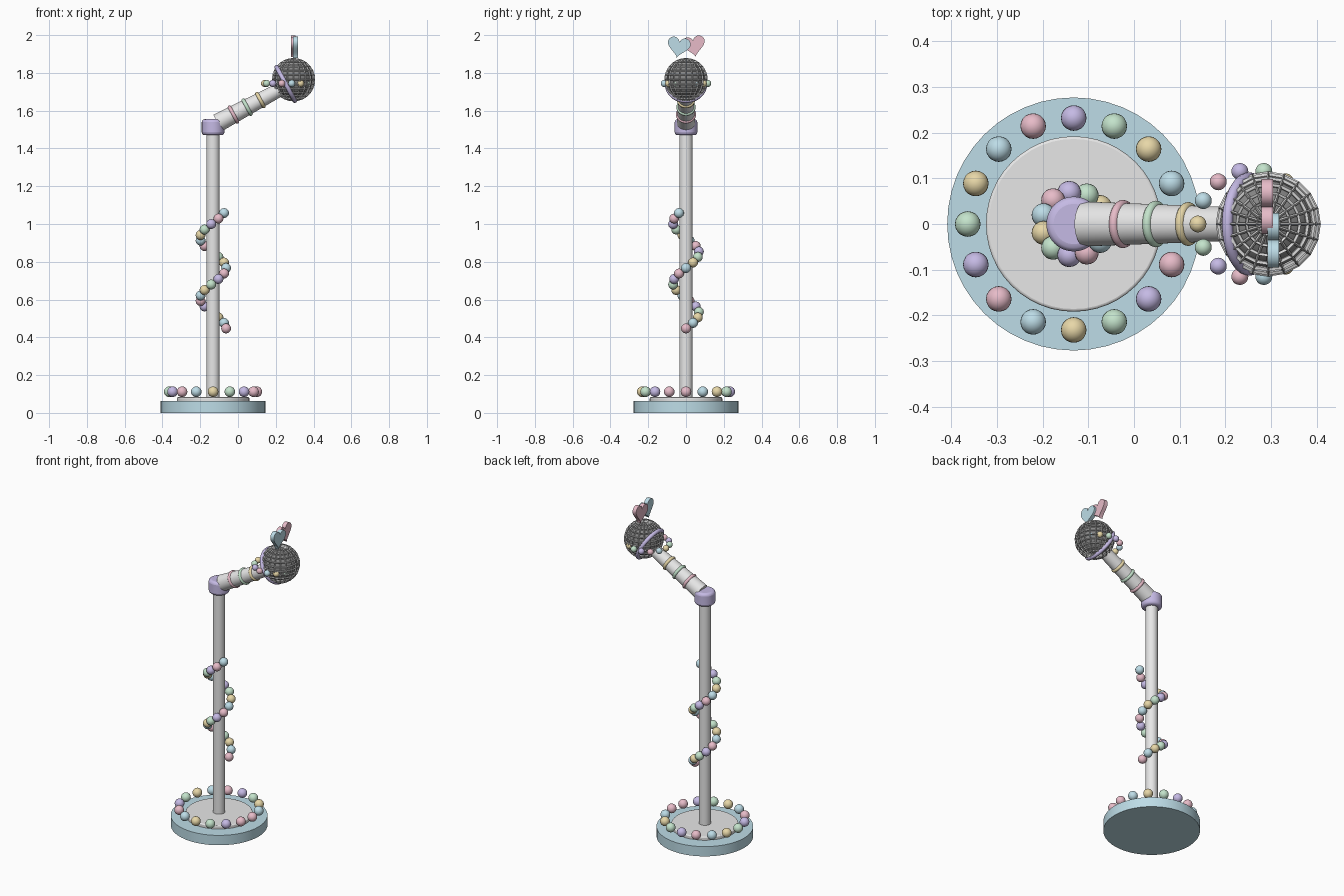
import bpy, bmesh
from math import sin, cos, pi, radians
from mathutils import Vector, Matrix

old = bpy.data.objects.get("Cube")
if old:
    bpy.data.objects.remove(old, do_unlink=True)


def material(name, rgb):
    m = bpy.data.materials.new(name)
    m.use_nodes = True
    m.diffuse_color = (*rgb, 1)
    m.node_tree.nodes["Principled BSDF"].inputs["Base Color"].default_value = (*rgb, 1)
    return m


pink = material("pastel pink", (0.80, 0.50, 0.58))
blue = material("pastel blue", (0.51, 0.72, 0.80))
yellow = material("pastel yellow", (0.80, 0.68, 0.39))
green = material("pastel green", (0.55, 0.77, 0.60))
purple = material("pastel purple", (0.56, 0.49, 0.78))
silver = material("silver", (0.82, 0.82, 0.82))
steel = material("mesh grey", (0.66, 0.66, 0.66))
dark = material("dark core", (0.24, 0.24, 0.24))
beads = [pink, blue, yellow, green, purple]

POLE_X = -0.132
TILT = radians(28.3)
ALONG = Vector((cos(TILT), 0, sin(TILT)))      # direction of the arm
ARM_START = Vector((-0.107, 0, 1.535))
HEAD = Vector((0.294, 0, 1.764))


def finish(name, mat, smooth=True):
    ob = bpy.context.object
    ob.name = name
    ob.data.materials.append(mat)
    if smooth:
        bpy.ops.object.shade_smooth_by_angle(angle=radians(40))
    return ob


def tube(name, mat, start, end, r1, r2, bevel=0):
    start, end = Vector(start), Vector(end)
    axis = end - start
    bpy.ops.mesh.primitive_cone_add(
        vertices=48, radius1=r1, radius2=r2, depth=axis.length,
        location=(start + end) / 2, rotation=axis.to_track_quat('Z', 'Y').to_euler())
    ob = finish(name, mat)
    if bevel:
        mod = ob.modifiers.new("rounded rim", 'BEVEL')
        mod.width, mod.segments = bevel, 3
    return ob


def ring(name, mat, centre, major, minor):
    bpy.ops.mesh.primitive_torus_add(
        major_segments=48, minor_segments=12, major_radius=major, minor_radius=minor,
        location=centre, rotation=(0, pi / 2 - TILT, 0))
    return finish(name, mat)


def ball(name, mat, centre, r, segments=20, rings=12, smooth=True):
    bpy.ops.mesh.primitive_uv_sphere_add(
        segments=segments, ring_count=rings, radius=r, location=centre)
    return finish(name, mat, smooth)


def on_circle(cx, r, angle, z):
    return (cx + r * cos(angle), r * sin(angle), z)


# Base and pole
tube("base", blue, (POLE_X, 0, 0), (POLE_X, 0, 0.062), 0.277, 0.277)
tube("base_plate", silver, (POLE_X, 0, 0.05), (POLE_X, 0, 0.083), 0.192, 0.192, 0.006)
tube("pole", silver, (POLE_X, 0, 0.06), (POLE_X, 0, 1.5), 0.035, 0.035)
tube("joint", purple, (POLE_X, 0, 1.47), (POLE_X, 0, 1.555), 0.06, 0.06, 0.016)

# Beads: around the base, winding up the pole, around the neck
for i in range(16):
    ball(f"base_bead_{i}", beads[i % 5], on_circle(POLE_X, 0.232, i * pi / 8, 0.112), 0.028)
for i in range(22):
    t = i / 22
    ball(f"pole_bead_{i}", beads[i % 5],
         on_circle(POLE_X, 0.069, 4 * pi * t, 0.447 + 0.64 * t), 0.026)
for i in range(14):
    ball(f"neck_bead_{i}", beads[i % 5], on_circle(0.258, 0.118, i * pi / 7, 1.744), 0.0185)

# Tapered arm with three coloured rings
tube("arm", silver, ARM_START, ARM_START + ALONG * 0.39, 0.049, 0.036)
for label, mat, d, r in (("pink", pink, 0.094, 0.043), ("green", green, 0.176, 0.041),
                         ("yellow", yellow, 0.256, 0.038)):
    ring(f"{label}_arm_ring", mat, ARM_START + ALONG * d, r, 0.01)

# Mesh ball head with collar
ball("head_core", dark, HEAD, 0.104, 40, 24)
cage = ball("head_mesh", steel, HEAD, 0.11, 20, 14, smooth=False)
wire = cage.modifiers.new("wire", 'WIREFRAME')
wire.thickness = 0.01
wire.use_even_offset = False
ring("head_collar", purple, HEAD - ALONG * 0.047, 0.101, 0.012)


# Heart plates on top
def heart(name, mat, x, y, z, tilt):
    bm = bmesh.new()
    verts = []
    for k in range(48):
        a = 2 * pi * k / 48
        u = 16 * sin(a) ** 3
        v = 13 * cos(a) - 5 * cos(2 * a) - 2 * cos(3 * a) - cos(4 * a)
        verts.append(bm.verts.new((-0.0125, u * 0.0038, v * 0.0038)))
    face = bm.faces.new(verts)
    side = bmesh.ops.extrude_face_region(bm, geom=[face])
    bmesh.ops.translate(bm, vec=(0.025, 0, 0),
                        verts=[g for g in side["geom"] if isinstance(g, bmesh.types.BMVert)])
    bmesh.ops.recalc_face_normals(bm, faces=bm.faces)
    mesh = bpy.data.meshes.new(name)
    bm.to_mesh(mesh)
    bm.free()
    ob = bpy.data.objects.new(name, mesh)
    bpy.context.collection.objects.link(ob)
    ob.matrix_world = Matrix.Translation((x, y, z)) @ Matrix.Rotation(tilt, 4, 'X')
    bpy.context.view_layer.objects.active = ob
    bpy.ops.object.select_all(action='DESELECT')
    ob.select_set(True)
    finish(name, mat)


heart("blue_heart", blue, 0.305, -0.038, 1.942, radians(-10))
heart("pink_heart", pink, 0.292, 0.041, 1.948, radians(10))
